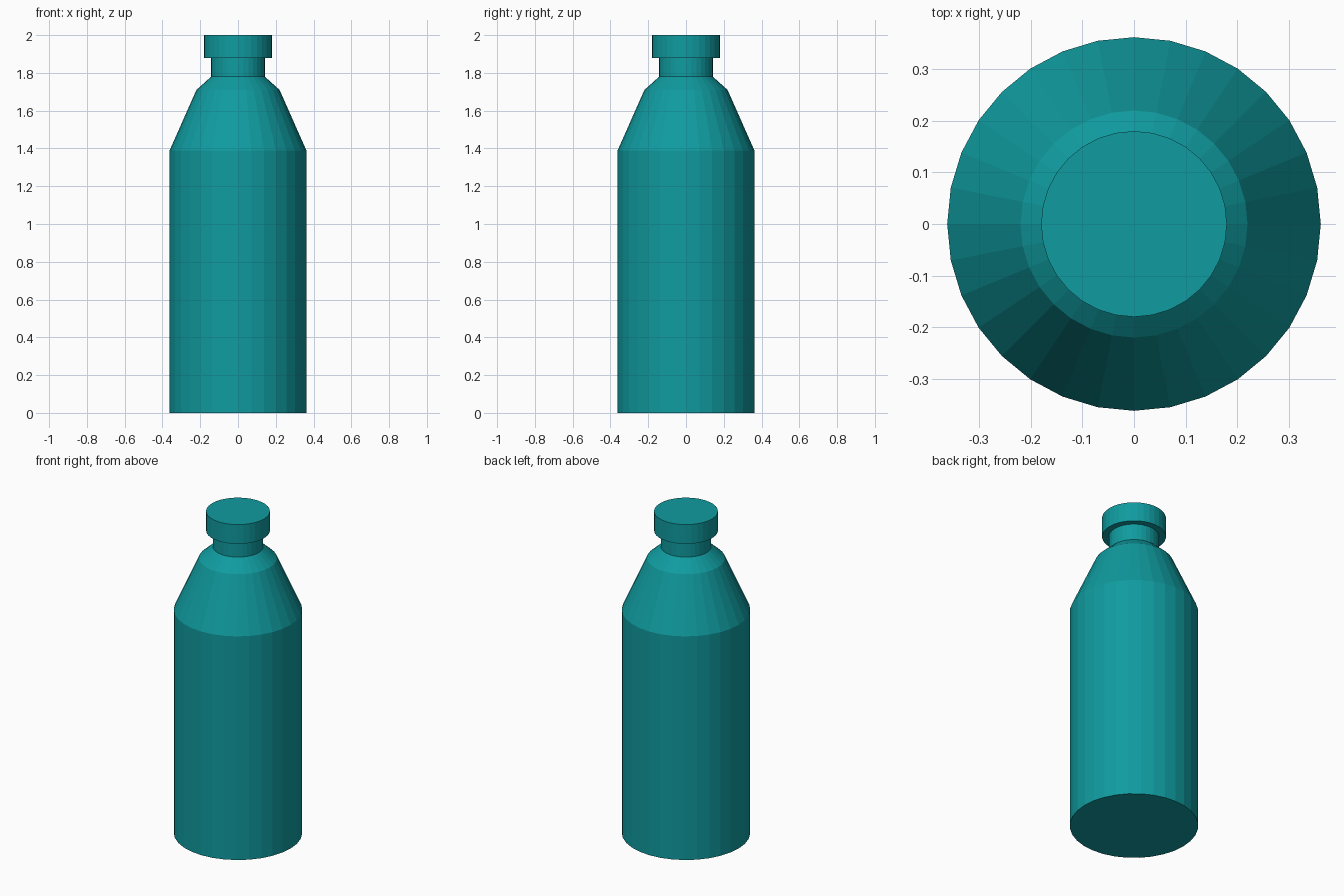
import bpy, bmesh
from math import cos, sin, tau

if "Cube" in bpy.data.objects:
    bpy.data.objects.remove(bpy.data.objects["Cube"])

SIDES = 32

teal = bpy.data.materials.new("teal")
teal.diffuse_color = (0.005, 0.33, 0.35, 1)
teal.use_nodes = True
teal.node_tree.nodes["Principled BSDF"].inputs["Base Color"].default_value = teal.diffuse_color


def lathe(name, profile):
    """Closed flat-shaded solid of revolution from (radius, z) points, bottom to top."""
    bm = bmesh.new()
    rings = [[bm.verts.new((r * cos(tau * i / SIDES), r * sin(tau * i / SIDES), z))
              for i in range(SIDES)] for r, z in profile]
    for low, high in zip(rings, rings[1:]):
        for i in range(SIDES):
            j = (i + 1) % SIDES
            bm.faces.new((low[i], low[j], high[j], high[i]))
    bm.faces.new(rings[0][::-1])
    bm.faces.new(rings[-1])
    mesh = bpy.data.meshes.new(name)
    bm.to_mesh(mesh)
    bm.free()
    mesh.materials.append(teal)
    obj = bpy.data.objects.new(name, mesh)
    bpy.context.collection.objects.link(obj)
    return obj


# Bottle: straight wall, two-step shoulder, neck running up into the cap
lathe("bottle_body", [(0.362, 0), (0.362, 1.39), (0.22, 1.71), (0.142, 1.78), (0.142, 1.9)])

# Cap overhanging the neck
lathe("cap", [(0.18, 1.88), (0.18, 2.0)])
